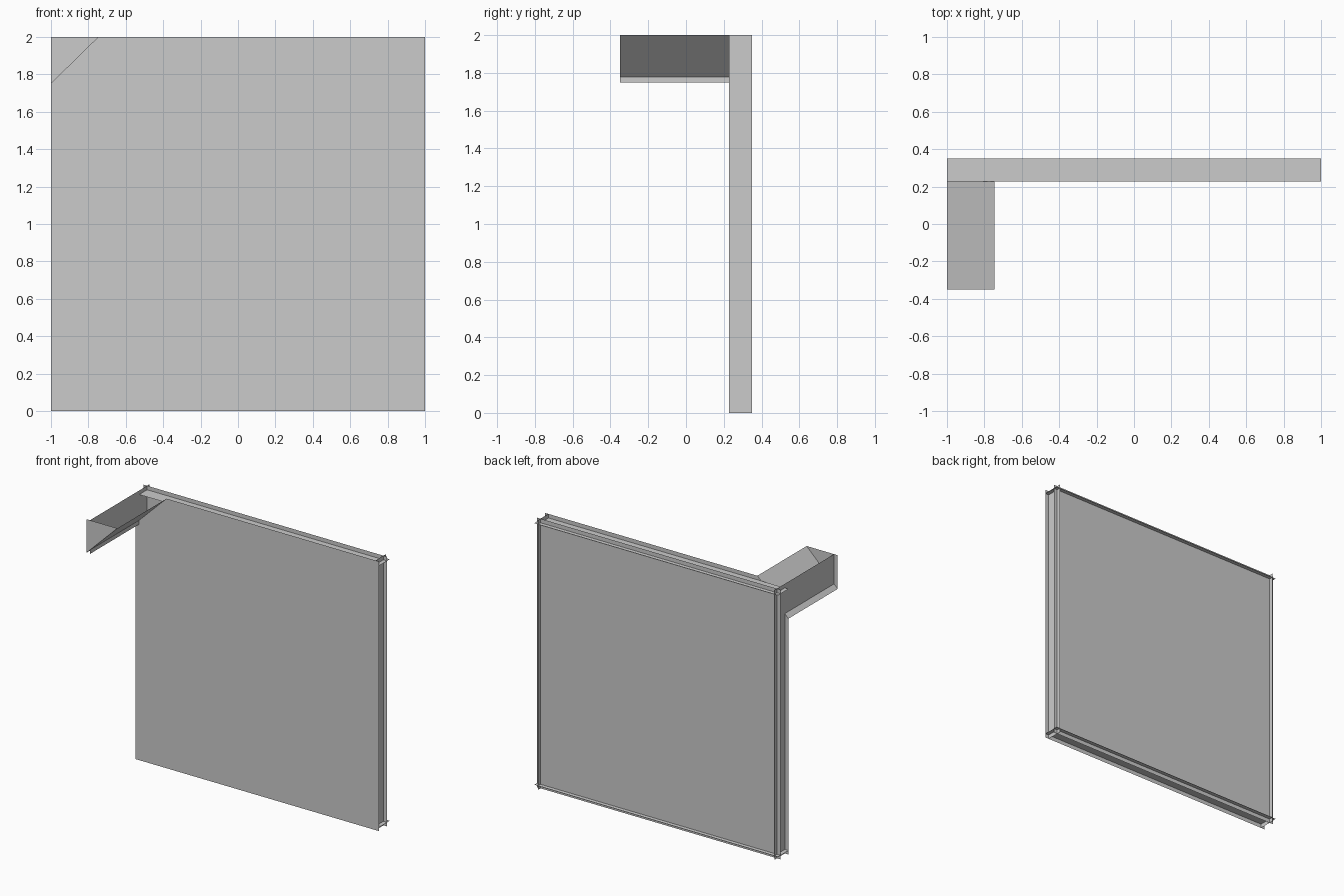
import bpy

if "Cube" in bpy.data.objects:
    bpy.data.objects.remove(bpy.data.objects["Cube"])

D = 0.03             # how far the side and back sheets sit inside the outline
F, B = 0.227, 0.35   # front and back of the panel
N = -0.35            # front end of the corner spout
CX, CZ = -0.745, 1.75  # ends of the sloping corner cut


def sheet(name, points):
    """One flat sheet from its outline."""
    mesh = bpy.data.meshes.new(name)
    mesh.from_pydata(points, [], [tuple(range(len(points)))])
    obj = bpy.data.objects.new(name, mesh)
    bpy.context.collection.objects.link(obj)
    return obj


def side(name, x, y0, y1, z0, z1):
    return sheet(name, [(x, y0, z0), (x, y1, z0), (x, y1, z1), (x, y0, z1)])


def level(name, z, y0, y1):
    return sheet(name, [(-1, y0, z), (1, y0, z), (1, y1, z), (-1, y1, z)])


# Panel front with the corner cut away where the spout joins
sheet("panel_front", [(-1, F, 0), (1, F, 0), (1, F, 2), (CX, F, 2), (-1, F, CZ)])

# Panel back, set inside the rims
y = B - D
sheet("panel_back", [(1, y, 0), (-1, y, 0), (-1, y, 2), (1, y, 2)])

# Crossing rim strips around the panel
side("panel_rim_right", 1 - D, F, B, 0, 2)
side("panel_rim_left", -1 + D, F, B, 0, 2)
level("panel_rim_top", 2 - D, F, B)
level("panel_rim_bottom", D, F, B)

# Open-topped triangular spout at the upper left corner
side("spout_side", -1 + D, N, F, CZ, 2)
sheet("spout_slope", [(-1, N, CZ), (CX, N, 2), (CX, F, 2), (-1, F, CZ)])
sheet("spout_end", [(-1, N, CZ), (CX, N, 2), (-1, N, 2)])
